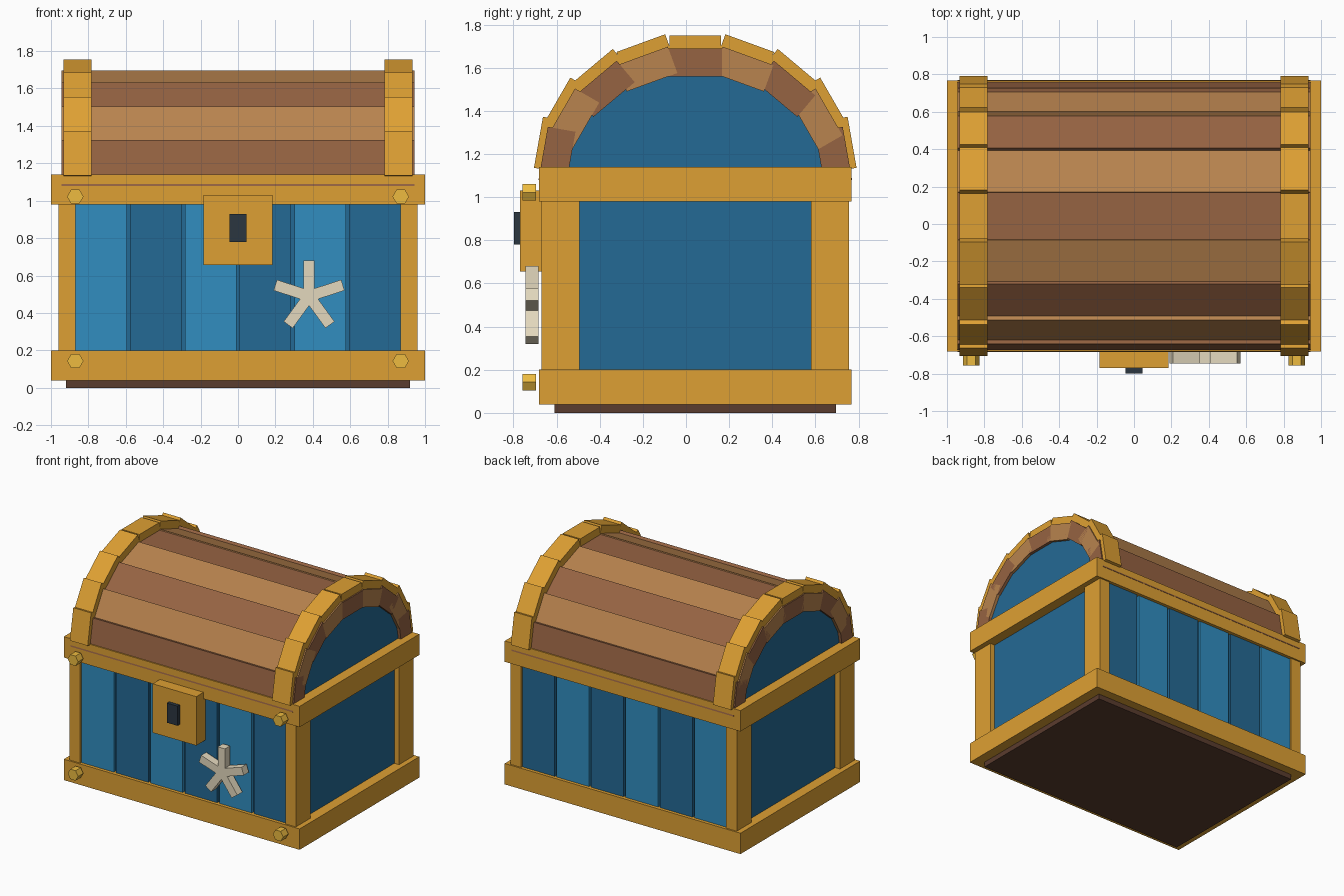
import bpy, bmesh
from math import sin, cos, pi, radians
from mathutils import Matrix

if "Cube" in bpy.data.objects:
    bpy.data.objects.remove(bpy.data.objects["Cube"])

CY = 0.043  # depth centre of the body


def material(name, hex_code):
    m = bpy.data.materials.new(name)
    srgb = [int(hex_code[i:i + 2], 16) / 255 for i in (0, 2, 4)]
    m.diffuse_color = [((c + 0.055) / 1.055) ** 2.4 for c in srgb] + [1]
    m.use_nodes = True
    m.node_tree.nodes["Principled BSDF"].inputs["Base Color"].default_value = m.diffuse_color
    return m


GOLD = material("gold", "DEA033")
BOLT = material("bolt_gold", "EDBB40")
BLUE_A = material("light_blue", "318DC0")
BLUE_B = material("dark_blue", "246A95")
BROWN_A = material("dark_wood", "966342")
BROWN_B = material("light_wood", "B8834E")
BASE = material("base_wood", "5A3C2E")
IRON = material("iron", "2B3640")
SHELL = material("shell", "E4D9BE")


def finish(name, bm, mat):
    bmesh.ops.recalc_face_normals(bm, faces=bm.faces)
    me = bpy.data.meshes.new(name)
    bm.to_mesh(me)
    bm.free()
    me.materials.append(mat)
    ob = bpy.data.objects.new(name, me)
    bpy.context.collection.objects.link(ob)
    return ob


def box(name, x, y, z, mat):
    """Box from (min, max) ranges."""
    bm = bmesh.new()
    bmesh.ops.create_cube(bm, size=1)
    for v in bm.verts:
        v.co = [r[0] + (c + 0.5) * (r[1] - r[0]) for r, c in zip((x, y, z), v.co)]
    return finish(name, bm, mat)


def deep(h):
    return (CY - h, CY + h)


# Base, core and frames
box("base_board", (-0.92, 0.92), deep(0.653), (0, 0.06), BASE)
box("body_core", (-0.92, 0.92), deep(0.68), (0.1, 1.05), BLUE_B)
box("bottom_frame", (-1, 1), deep(0.725), (0.04, 0.20), GOLD)
box("top_frame", (-1, 1), deep(0.725), (0.98, 1.14), GOLD)

# Corner posts
for sx in (-1, 1):
    for sy in (-1, 1):
        box("corner_post", sorted((sx * 0.87, sx * 0.96)),
            sorted((CY + sy * 0.537, CY + sy * 0.713)), (0.15, 1.03), GOLD)

# Front and back planks
for sy in (-1, 1):
    for i in range(6):
        x = (i - 2.5) * 0.2925
        box("wall_plank", (x - 0.1375, x + 0.1375),
            sorted((CY + sy * 0.66, CY + sy * 0.70)), (0.18, 1.0),
            BLUE_B if i % 2 else BLUE_A)


# Lid: flat boards set round an elliptical arch
def arch_board(name, t, x, length, thick, a, b, zc, mat):
    """a and b are the half-axes of the board's outer face."""
    ob = box(name, x, (-length / 2, length / 2), (-thick, 0), mat)
    ob.data.transform(Matrix.Translation((0, CY + a * sin(t), zc + b * cos(t)))
                      @ Matrix.Rotation(-t, 4, 'X'))


for i in range(-4, 5):
    t = radians(20 * i)
    arch_board("lid_plank", t, (-0.943, 0.943), 0.25, 0.13, 0.716, 0.59, 1.10,
               BROWN_B if i % 2 else BROWN_A)
    for sx in (-1, 1):
        arch_board("lid_band", t, sorted((sx * 0.782, sx * 0.933)), 0.24, 0.16,
                   0.738, 0.60, 1.15, GOLD)

# Lid end panels
for sx in (-1, 1):
    bm = bmesh.new()
    pts = [(0.64 * cos(pi * k / 18), 1.10 + 0.52 * sin(pi * k / 18)) for k in range(19)]
    face = bm.faces.new([bm.verts.new((sx * 0.86, CY + y, z)) for y, z in pts])
    out = bmesh.ops.extrude_face_region(bm, geom=[face])["geom"]
    bmesh.ops.translate(bm, vec=(sx * 0.06, 0, 0),
                        verts=[g for g in out if isinstance(g, bmesh.types.BMVert)])
    finish("lid_end_panel", bm, BLUE_B)

# Lock
box("lock_plate", (-0.185, 0.185), (-0.77, -0.65), (0.655, 1.03), GOLD)
box("keyhole", (-0.045, 0.045), (-0.798, -0.76), (0.78, 0.93), IRON)

# Hexagonal bolts
for sx in (-1, 1):
    for z in (0.143, 1.022):
        bm = bmesh.new()
        bmesh.ops.create_cone(bm, cap_ends=True, segments=6, radius1=0.044,
                              radius2=0.044, depth=0.063,
                              matrix=Matrix.Translation((sx * 0.87, -0.726, z))
                              @ Matrix.Rotation(pi / 2, 4, 'X')
                              @ Matrix.Rotation(pi / 6, 4, 'Z'))
        ob = finish("frame_bolt", bm, BOLT)
        # turn so that corners point sideways
        xs = [v.co.x for v in ob.data.vertices]
        if max(xs) - min(xs) < 0.08:
            c = Matrix.Translation((sx * 0.87, 0, z))
            ob.data.transform(c @ Matrix.Rotation(pi / 6, 4, 'Y') @ c.inverted())

# Star ornament: five arms
for k in range(5):
    arm = box("star_arm", (-0.03, 0.03), (-0.745, -0.683), (0, 0.19), SHELL)
    arm.data.transform(Matrix.Translation((0.38, 0, 0.49))
                       @ Matrix.Rotation(2 * pi * k / 5, 4, 'Y'))
